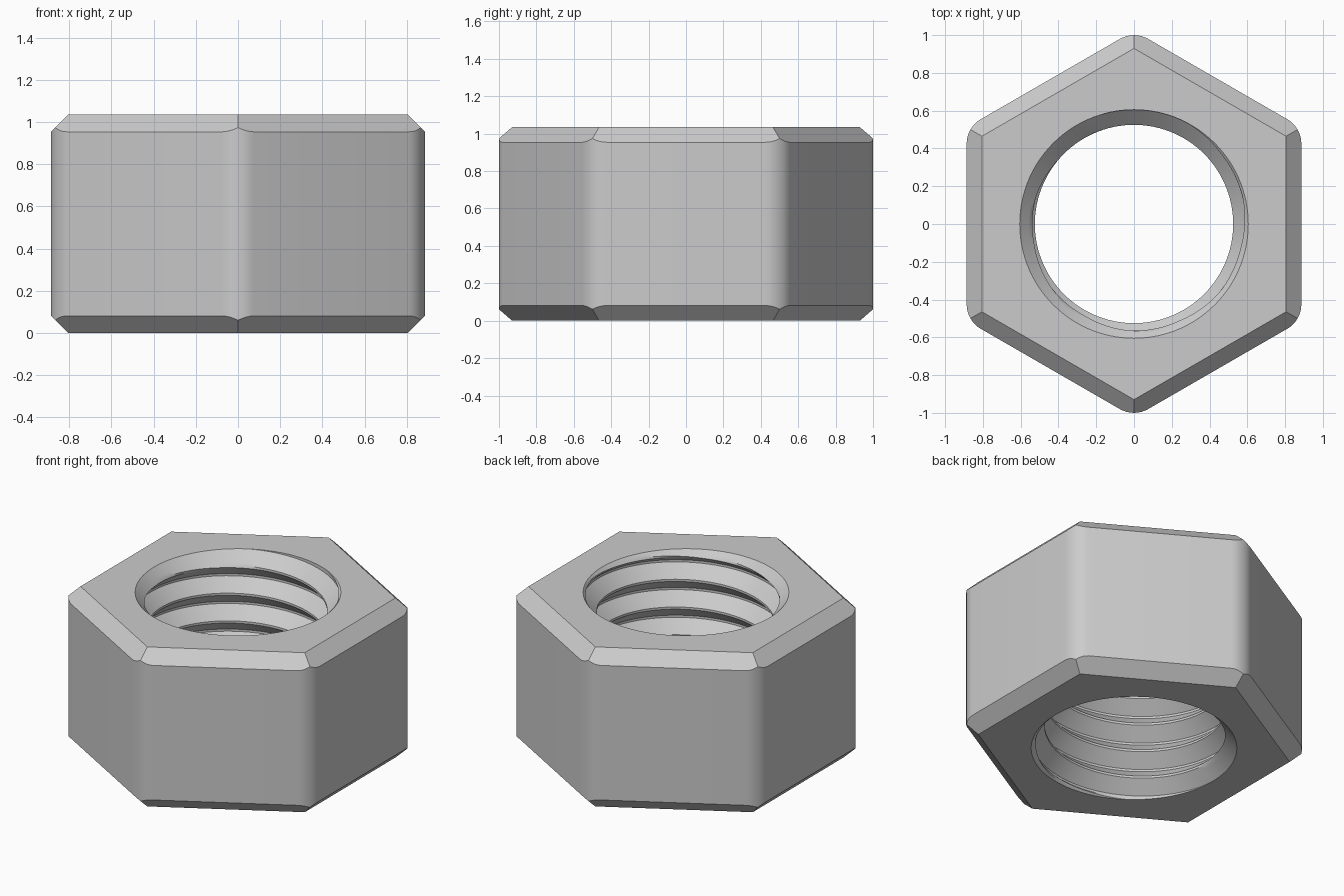
import bpy
import bmesh
from math import sin, cos, pi, tau, radians
from mathutils import Vector

HEIGHT = 1.035
APOTHEM = 0.886          # centre to flat side
TOP_APOTHEM = 0.805      # after the rim chamfer
FILLET = 0.15            # rounding of the upright corners
MINOR, MAJOR = 0.525, 0.605
PITCH = 0.18
SEGS = 120               # divisions around the bore
ARC = 8                  # divisions per rounded corner

cube = bpy.data.objects.get("Cube")
if cube:
    bpy.data.objects.remove(cube, do_unlink=True)


def polar(radius, angle, z=0.0):
    # Angle is measured counter-clockwise from +y
    return Vector((-radius * sin(angle), radius * cos(angle), z))


def hex_distance(p):
    return max(p.dot(polar(1, (k + 0.5) * tau / 6)) for k in range(6))


bm = bmesh.new()


def add_face(points):
    bm.faces.new([bm.verts.new(p) for p in points])


def add_strip(lower, upper):
    for i in range(len(lower) - 1):
        add_face((lower[i], lower[i + 1], upper[i + 1], upper[i]))


# Rounded hexagon outline, paired with the sharp rim corner next to each point
outline, rim = [], []
for k in range(6):
    mid = k * tau / 6
    centre = polar((APOTHEM - FILLET) / cos(pi / 6), mid)
    for i in range(ARC + 1):
        outline.append(centre + polar(FILLET, mid + (i / ARC - 0.5) * tau / 6))
        rim.append(polar(TOP_APOTHEM / cos(pi / 6), mid))
outline.append(outline[0])
rim.append(rim[0])


def at_height(points, z):
    return [Vector((p.x, p.y, z)) for p in points]


# Upright sides and the two chamfered rims
low = [Vector((p.x, p.y, hex_distance(p) - TOP_APOTHEM)) for p in outline]
high = [Vector((p.x, p.y, HEIGHT - q.z)) for p, q in zip(outline, low)]
add_strip(low, high)
add_strip(high, at_height(rim, HEIGHT))
add_strip(at_height(rim, 0), low)

# Flat top and bottom faces around the bore
per_side = SEGS // 6
for z in (0, HEIGHT):
    for s in range(SEGS):
        k = (s + per_side // 2) // per_side
        corner = polar(TOP_APOTHEM / cos(pi / 6), k * tau / 6, z)
        here = polar(MAJOR, s * tau / SEGS, z)
        add_face((here, corner, polar(MAJOR, (s + 1) * tau / SEGS, z)))
        if s % per_side == per_side // 2:
            add_face((here, corner, polar(corner.xy.length, (k - 1) * tau / 6, z)))


# Thread: flank, crest, flank, root, cut by a countersink at each end
FLANK, FLAT, SUB = 0.42, 0.08, 6
half = [FLANK * i / SUB for i in range(SUB + 1)]
steps = half + [0.5 + u for u in half]


def thread_radius(u):
    inward = u / FLANK if u < 0.5 else (FLANK + 0.5 - u) / FLANK
    return MAJOR - (MAJOR - MINOR) * max(0, min(1, inward))


def thread_point(turn, u, s):
    z = HEIGHT + PITCH * (turn + u + s / SEGS)
    z = max(0, min(HEIGHT, z))
    radius = max(thread_radius(u), MAJOR - z, MAJOR - (HEIGHT - z))
    if z in (0, HEIGHT):
        radius = MAJOR
    return polar(radius, s * tau / SEGS, z)


rows = [[thread_point(turn, u, s) for s in range(SEGS + 1)]
        for turn in range(-8, 2) for u in steps]
for lower, upper in zip(rows, rows[1:]):
    for s in range(SEGS):
        quad = (lower[s], lower[s + 1], upper[s + 1], upper[s])
        if max(p.z for p in quad) - min(p.z for p in quad) > 1e-5:
            add_face(quad)

# Weld everything into one closed solid
bmesh.ops.remove_doubles(bm, verts=bm.verts[:], dist=1e-5)
bmesh.ops.recalc_face_normals(bm, faces=bm.faces[:])
mesh = bpy.data.meshes.new("hex_nut")
bm.to_mesh(mesh)
bm.free()
nut = bpy.data.objects.new("hex_nut", mesh)
bpy.context.collection.objects.link(nut)

# Plain grey metal
grey = bpy.data.materials.new("grey_metal")
grey.use_nodes = True
colour = (0.6, 0.6, 0.6, 1)
grey.diffuse_color = colour
grey.node_tree.nodes["Principled BSDF"].inputs["Base Color"].default_value = colour
mesh.materials.append(grey)

bpy.ops.object.select_all(action="DESELECT")
nut.select_set(True)
bpy.context.view_layer.objects.active = nut
bpy.ops.object.shade_smooth_by_angle(angle=radians(30))
